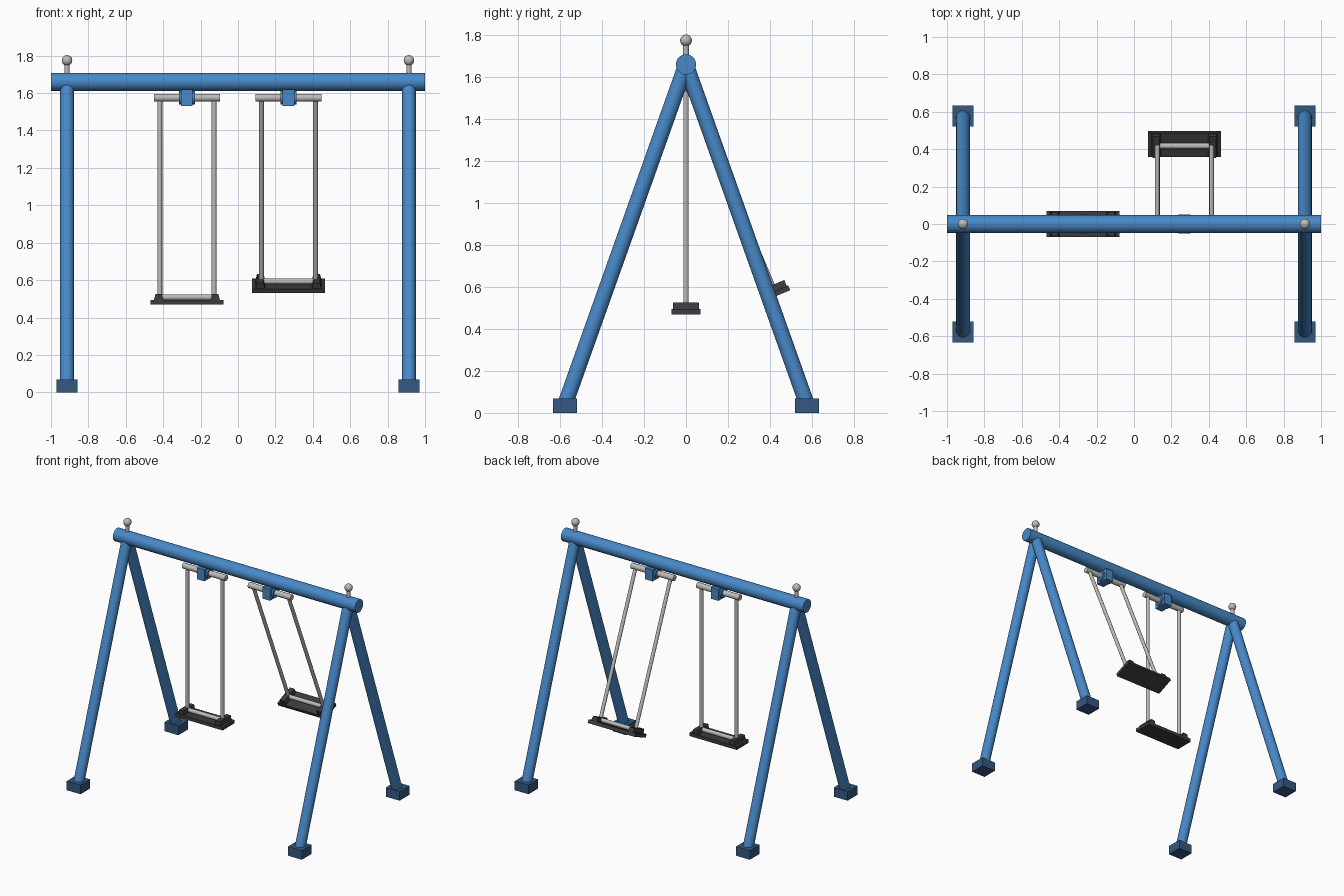
import bpy, bmesh
from math import radians, pi
from mathutils import Vector, Matrix

if "Cube" in bpy.data.objects:
    bpy.data.objects.remove(bpy.data.objects["Cube"], do_unlink=True)


def material(name, r, g, b):
    m = bpy.data.materials.new(name)
    m.use_nodes = True
    m.diffuse_color = (r, g, b, 1)
    m.node_tree.nodes["Principled BSDF"].inputs["Base Color"].default_value = (r, g, b, 1)
    return m


BLUE = material("bright blue", 0.065, 0.25, 0.58)
NAVY = material("dark blue", 0.033, 0.1, 0.22)
STEEL = material("light grey metal", 0.5, 0.5, 0.48)
RUBBER = material("dark rubber", 0.045, 0.045, 0.052)


def finish(name, bm, mat, smooth=False):
    mesh = bpy.data.meshes.new(name)
    bmesh.ops.recalc_face_normals(bm, faces=bm.faces)
    bm.to_mesh(mesh)
    bm.free()
    mesh.materials.append(mat)
    ob = bpy.data.objects.new(name, mesh)
    bpy.context.collection.objects.link(ob)
    if smooth:
        bpy.ops.object.select_all(action="DESELECT")
        ob.select_set(True)
        bpy.context.view_layer.objects.active = ob
        bpy.ops.object.shade_smooth_by_angle(angle=radians(40))
    return ob


def box(name, center, size, mat, top_x=1.0):
    # top_x narrows the upper edge into a trapezoid
    bm = bmesh.new()
    bmesh.ops.create_cube(bm, size=1)
    for v in bm.verts:
        if v.co.z > 0:
            v.co.x *= top_x
        v.co = Vector(center) + Vector(a * b for a, b in zip(v.co, size))
    return finish(name, bm, mat)


def tube(name, start, end, radius, mat, sides=32):
    a, b = Vector(start), Vector(end)
    turn = (b - a).to_track_quat("Z", "Y").to_matrix().to_4x4()
    bm = bmesh.new()
    bmesh.ops.create_cone(bm, cap_ends=True, segments=sides, radius1=radius, radius2=radius,
                          depth=(b - a).length, matrix=Matrix.Translation((a + b) / 2) @ turn)
    return finish(name, bm, mat, True)


def ball(name, center, radius, mat):
    bm = bmesh.new()
    bmesh.ops.create_uvsphere(bm, u_segments=24, v_segments=16, radius=radius,
                              matrix=Matrix.Translation(center))
    return finish(name, bm, mat, True)


BEAM_Z = 1.66
PIVOT_Z = 1.575

# Frame: top beam, splayed legs, feet and finials
tube("top_beam", (-1, 0, BEAM_Z), (1, 0, BEAM_Z), 0.048, BLUE)
for side, sx in (("left", 1), ("right", -1)):
    x = 0.914 * sx
    for end, sy in (("front", -1), ("back", 1)):
        tube(f"{end}_{side}_leg", (x, 0, BEAM_Z), (x, 0.58 * sy, 0.03), 0.037, BLUE)
        box(f"{end}_{side}_foot", (x, 0.577 * sy, 0.034), (0.114, 0.114, 0.068), NAVY)
    tube(f"{side}_finial_stem", (x, 0, 1.69), (x, 0, 1.76), 0.014, STEEL, 16)
    ball(f"{side}_finial_ball", (x, 0, 1.775), 0.028, STEEL)


# Swing: fixed hanger, then the hanging parts turned about the pivot
def swing(side, x, angle):
    box(f"{side}_hanger", (x, 0, 1.575), (0.062, 0.104, 0.086), BLUE)
    tube(f"{side}_hanger_sleeve", (x - 0.043, 0, PIVOT_Z), (x + 0.043, 0, PIVOT_Z), 0.036, BLUE)
    parts = [
        tube(f"{side}_pivot_bar", (x - 0.176, 0, PIVOT_Z), (x + 0.176, 0, PIVOT_Z), 0.021, STEEL),
        box(f"{side}_seat", (x, 0, 0.482), (0.39, 0.14, 0.025), RUBBER),
        tube(f"{side}_seat_bar", (x - 0.145, 0, 0.508), (x + 0.145, 0, 0.508), 0.015, STEEL),
    ]
    for s in (-1, 1):
        rx = x + 0.145 * s
        parts.append(tube(f"{side}_swing_rod", (rx, 0, PIVOT_Z), (rx, 0, 0.5), 0.013, STEEL, 20))
        parts.append(box(f"{side}_seat_bracket", (rx + 0.006 * s, 0, 0.509),
                         (0.05, 0.126, 0.032), RUBBER, 0.7))
    pivot = Matrix.Translation((0, 0, PIVOT_Z))
    for ob in parts:
        ob.data.transform(pivot @ Matrix.Rotation(angle, 4, "X") @ pivot.inverted())


swing("right", -0.273, 0)
swing("left", 0.27, radians(23))
